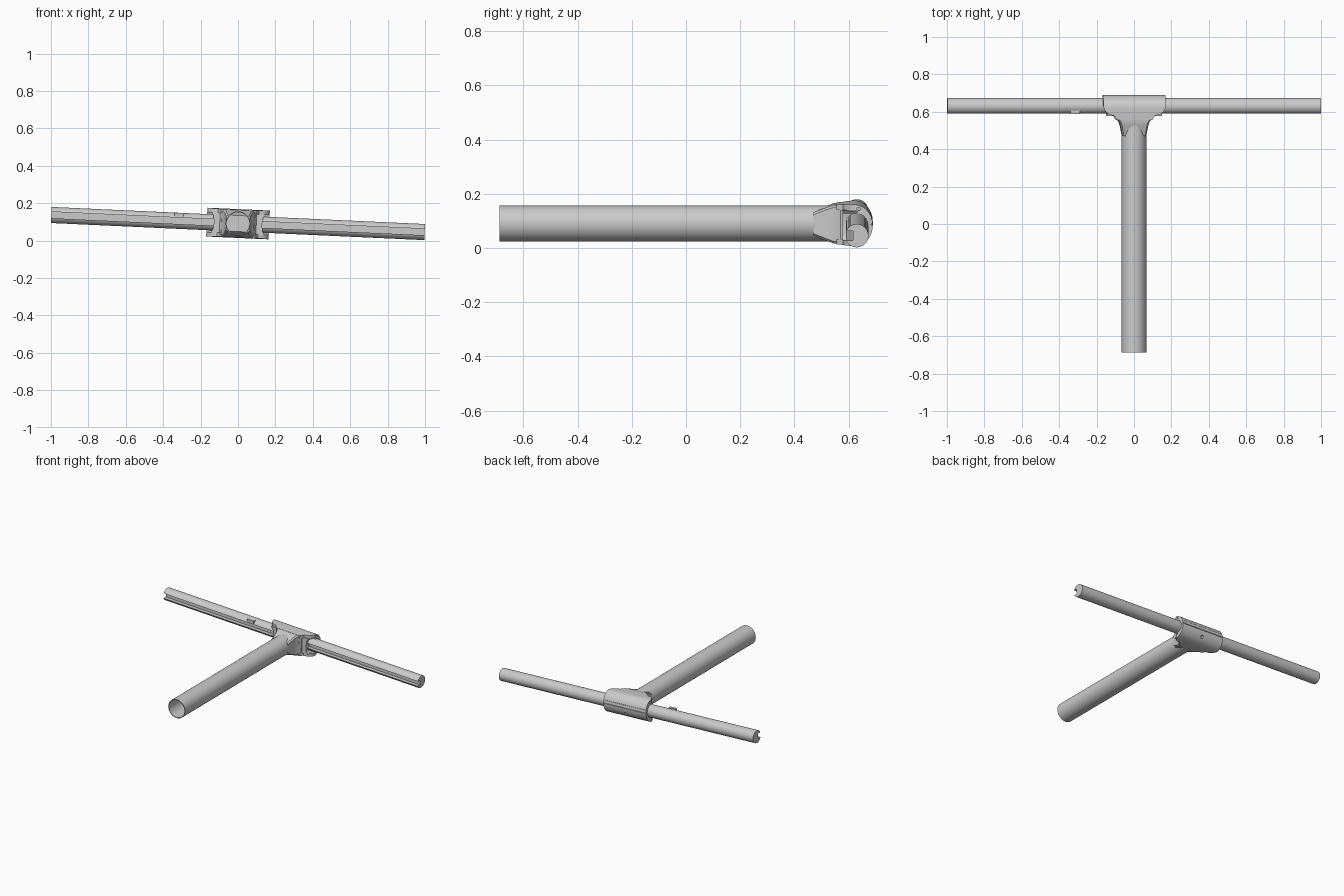
import bpy, bmesh, math
from mathutils import Matrix, Vector

cube = bpy.data.objects.get("Cube")
if cube:
    bpy.data.objects.remove(cube, do_unlink=True)

grey = bpy.data.materials.new("light grey metal")
grey.use_nodes = True
colour = (0.6, 0.6, 0.6, 1)
grey.diffuse_color = colour
grey.node_tree.nodes["Principled BSDF"].inputs["Base Color"].default_value = colour

# the crossbar and clamp share one slightly tilted frame
TILT = Matrix.Translation((0, 0.63, 0.091)) @ Matrix.Rotation(0.0457, 4, "Y")
LEVEL = Matrix.Translation((0, 0, 0.09))


def finish(name, bm, frame):
    bmesh.ops.recalc_face_normals(bm, faces=bm.faces)
    mesh = bpy.data.meshes.new(name)
    bm.to_mesh(mesh)
    bm.free()
    mesh.transform(frame)
    mesh.materials.append(grey)
    mesh.shade_smooth()
    mesh.set_sharp_from_angle(angle=math.radians(30))
    obj = bpy.data.objects.new(name, mesh)
    bpy.context.collection.objects.link(obj)
    return obj


def prism(name, points, axis, lo, hi, frame=TILT):
    """Extrude a 2D outline along x, y or z."""
    place = {"x": lambda a, b, t: (t, a, b),
             "y": lambda a, b, t: (a, t, b),
             "z": lambda a, b, t: (a, b, t)}[axis]
    bm = bmesh.new()
    start = bm.faces.new([bm.verts.new(place(a, b, lo)) for a, b in points])
    ext = bmesh.ops.extrude_face_region(bm, geom=[start])
    moved = [v for v in ext["geom"] if isinstance(v, bmesh.types.BMVert)]
    bmesh.ops.translate(bm, verts=moved, vec=Vector(place(0, 0, hi - lo)))
    return finish(name, bm, frame)


def box(name, x, y, z):
    return prism(name, [(x[0], y[0]), (x[1], y[0]), (x[1], y[1]), (x[0], y[1])], "z", *z)


def arc(cx, cy, rx, ry, start, end, n):
    steps = [math.radians(start + (end - start) * i / n) for i in range(n + 1)]
    return [(cx + rx * math.cos(t), cy + ry * math.sin(t)) for t in steps]


def boolean(obj, cutter, operation):
    """Bake one boolean and remove its cutter."""
    mod = obj.modifiers.new("cut", "BOOLEAN")
    mod.object, mod.operation, mod.solver = cutter, operation, "EXACT"
    bpy.context.view_layer.update()
    result = obj.evaluated_get(bpy.context.evaluated_depsgraph_get())
    mesh = bpy.data.meshes.new_from_object(result)
    obj.modifiers.clear()
    obj.data = mesh
    mesh.shade_smooth()
    mesh.set_sharp_from_angle(angle=math.radians(30))
    bpy.data.objects.remove(cutter, do_unlink=True)


# hollow main tube, open at the front
bm = bmesh.new()
rings = []
for radius, y in ((0.061, 0.56), (0.061, -0.688), (0.066, -0.688), (0.066, 0.56)):
    rings.append([bm.verts.new((a, y, b)) for a, b in arc(0, 0, radius, radius, 0, 360, 64)[:-1]])
for near, far in zip(rings, rings[1:] + rings[:1]):
    for i in range(64):
        j = (i + 1) % 64
        bm.faces.new((near[i], near[j], far[j], far[i]))
finish("main_tube", bm, LEVEL)

# crossbar with a slot along its front
slot = math.degrees(math.asin(0.017 / 0.043))
outline = arc(0, 0, 0.043, 0.043, slot - 180, 180 - slot, 48)
prism("crossbar", outline + [(-0.014, 0.017), (-0.014, -0.017)], "x", -0.999, 0.999)
box("crossbar_tab", (-0.342, -0.292), (-0.041, -0.022), (0.018, 0.042))

# clamp shell: rounded side outline clipped by a tapered plan outline
side = [(-0.075, -0.073)] + arc(-0.01, 0, 0.069, 0.077, -90, 90, 32) + [(-0.075, 0.073)]
clamp = prism("clamp", side, "x", -0.167, 0.167)
half = [(0.167, 0.1), (0.167, -0.005), (0.155, -0.03), (0.135, -0.045),
        (0.11, -0.05), (0.09, -0.08)]
plan = half + [(-x, y) for x, y in reversed(half)]
boolean(clamp, prism("plan_cutter", plan, "z", -0.2, 0.2), "INTERSECT")
for s in (-1, 1):
    opening = sorted((s * 0.088, s * 0.2))
    boolean(clamp, box("opening_cutter", opening, (-0.2, 0.0), (-0.053, 0.053)), "DIFFERENCE")
    pin = sorted((s * 0.15, s * 0.2))
    boolean(clamp, prism("pin_cutter", arc(0.007, 0.061, 0.006, 0.006, 0, 337.5, 15), "x", *pin),
            "DIFFERENCE")
# long grooves and a bolt hole in the back
for z in (0.002, 0.024):
    boolean(clamp, box("groove_cutter", (-0.2, 0.2), (0.053, 0.1), (z, z + 0.004)), "DIFFERENCE")
boolean(clamp, prism("bolt_cutter", arc(0, -0.04, 0.01, 0.01, 0, 345, 23), "y", 0.025, 0.1),
        "DIFFERENCE")

# waisted pillars closing the front of the clamp
for s, name in ((1, "left_pillar"), (-1, "right_pillar")):
    edge = [(0.148, -0.056), (0.134, -0.04), (0.128, 0), (0.134, 0.04), (0.148, 0.056)]
    inner = [(0.085, 0.056), (0.096, 0.035), (0.096, -0.035), (0.085, -0.056)]
    prism(name, [(s * x, z) for x, z in edge + inner], "y", -0.052, 0.0)

# flared collar joining the tube to the clamp
bm = bmesh.new()
loops = []
for y, w, h, bevel in ((-0.16, 0.064, 0.043, 0.008), (-0.105, 0.074, 0.064, 0.008),
                       (-0.085, 0.08, 0.071, 0.008), (-0.06, 0.098, 0.073, 0.008),
                       (-0.03, 0.098, 0.073, 0.008)):
    quarter = [(w, h - bevel), (w - bevel, h)]
    ring = quarter + [(-x, z) for x, z in reversed(quarter)]
    ring += [(-x, -z) for x, z in ring]
    loops.append([bm.verts.new((x, y, z)) for x, z in ring])
for a, b in zip(loops, loops[1:]):
    for i in range(8):
        j = (i + 1) % 8
        bm.faces.new((a[i], a[j], b[j], b[i]))
bm.faces.new(loops[0])
bm.faces.new(loops[-1])
finish("collar", bm, TILT)
